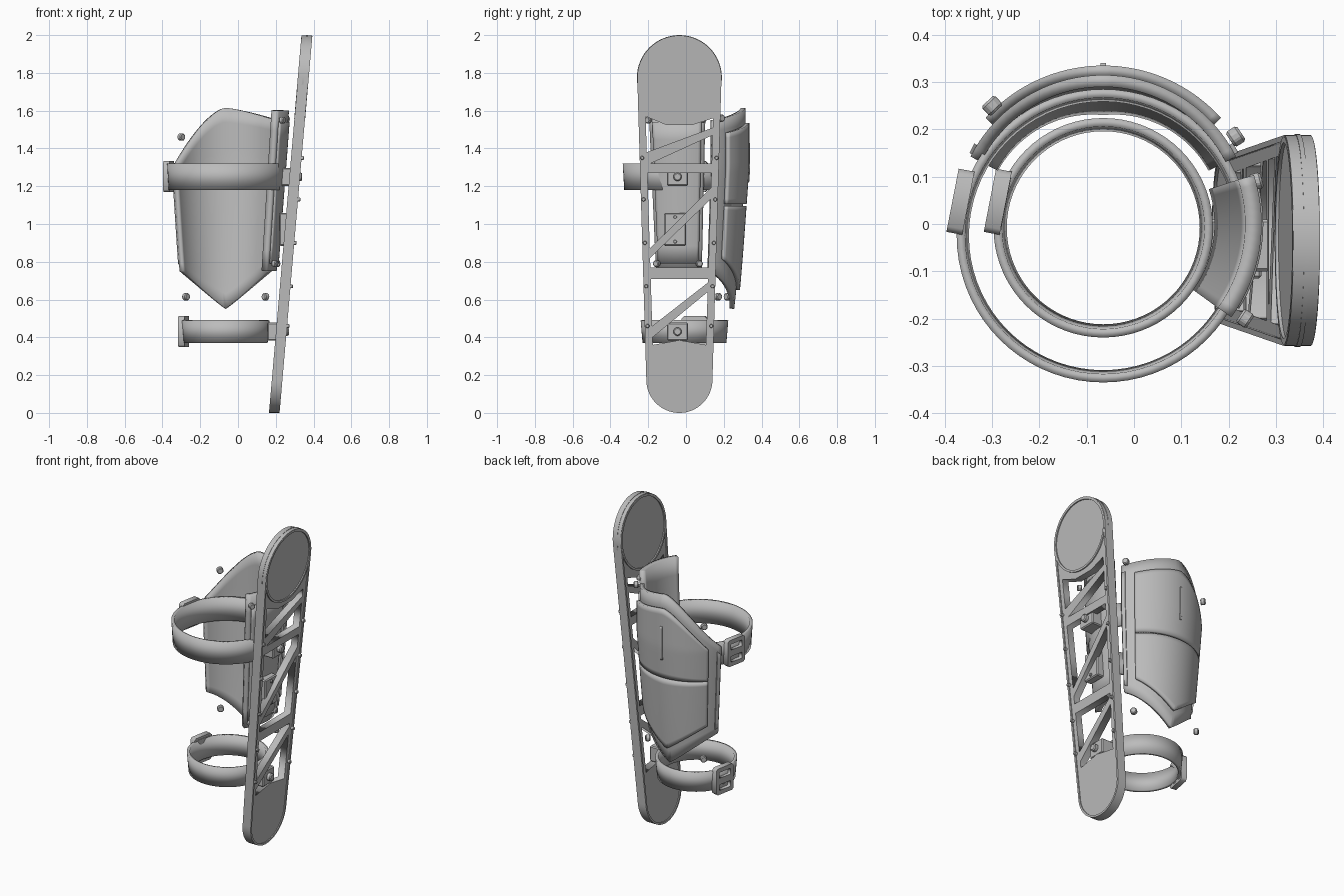
import bpy, bmesh
from math import sin, cos, pi, radians, copysign
from mathutils import Matrix, Vector

if "Cube" in bpy.data.objects:
    bpy.data.objects.remove(bpy.data.objects["Cube"])

grey = bpy.data.materials.new("plain grey")
grey.use_nodes = True
grey.diffuse_color = (0.5, 0.5, 0.5, 1)
grey.node_tree.nodes["Principled BSDF"].inputs["Base Color"].default_value = (0.5, 0.5, 0.5, 1)

CX, CY = -0.065, -0.035          # leg axis x, board centre y
LEAN = 0.0865                    # outward lean of the board per unit height


def add(name, mesh, smooth=False):
    ob = bpy.data.objects.new(name, mesh)
    bpy.context.collection.objects.link(ob)
    mesh.materials.clear()
    mesh.materials.append(grey)
    if smooth:
        bpy.ops.object.select_all(action='DESELECT')
        ob.select_set(True)
        bpy.context.view_layer.objects.active = ob
        bpy.ops.object.shade_smooth_by_angle(angle=radians(35))
    return ob


def plate(name, loops, thick, matrix, smooth=False):
    """Flat plate cut from an outer loop and hole loops."""
    cu = bpy.data.curves.new(name, 'CURVE')
    cu.dimensions, cu.fill_mode, cu.extrude = '2D', 'BOTH', thick / 2
    for loop in loops:
        sp = cu.splines.new('POLY')
        sp.points.add(len(loop) - 1)
        for p, (a, b) in zip(sp.points, loop):
            p.co = (a, b, 0, 1)
        sp.use_cyclic_u = True
    tmp = bpy.data.objects.new(name, cu)
    mesh = bpy.data.meshes.new_from_object(tmp)
    bpy.data.objects.remove(tmp)
    bm = bmesh.new()
    bm.from_mesh(mesh)
    bmesh.ops.remove_doubles(bm, verts=bm.verts, dist=1e-5)
    bm.to_mesh(mesh)
    bm.free()
    mesh.transform(matrix)
    return add(name, mesh, smooth)


def box(name, size, loc, bevel=0.006, turn=0):
    bm = bmesh.new()
    bmesh.ops.create_cube(bm, size=1, matrix=Matrix.Diagonal((*size, 1)))
    bmesh.ops.bevel(bm, geom=bm.edges[:], offset=bevel, segments=1, affect='EDGES')
    mesh = bpy.data.meshes.new(name)
    bm.to_mesh(mesh)
    bm.free()
    mesh.transform(Matrix.Translation(loc) @ Matrix.Rotation(turn, 4, 'Z'))
    return add(name, mesh)


def bolt(name, loc, axis, r=0.019, length=0.026):
    bm = bmesh.new()
    bmesh.ops.create_cone(bm, cap_ends=True, segments=8, radius1=r, radius2=r, depth=length)
    bmesh.ops.bevel(bm, geom=bm.edges[:], offset=r * 0.25, segments=1, affect='EDGES')
    mesh = bpy.data.meshes.new(name)
    bm.to_mesh(mesh)
    bm.free()
    rot = Vector(axis).to_track_quat('Z', 'Y').to_matrix().to_4x4()
    mesh.transform(Matrix.Translation(loc) @ rot)
    return add(name, mesh)


def sheet(name, point, nu, nv, thick, closed=False):
    """Curved sheet from point(u, v), thickened inward."""
    bm = bmesh.new()
    cols = nu if closed else nu + 1
    g = [[bm.verts.new(point(i / nu, j / nv)) for j in range(nv + 1)] for i in range(cols)]
    for i in range(nu):
        a, b = g[i], g[(i + 1) % cols]
        for j in range(nv):
            bm.faces.new((a[j], b[j], b[j + 1], a[j + 1]))
    mesh = bpy.data.meshes.new(name)
    bm.to_mesh(mesh)
    bm.free()
    ob = add(name, mesh, True)
    mod = ob.modifiers.new("thickness", 'SOLIDIFY')
    mod.thickness, mod.offset = thick, -1
    return ob


# Side board: sheared plate with truss windows
def board_x(z):
    return 0.192 + LEAN * z


def lean(off=0):
    return Matrix(((0, LEAN, 1, 0.192 + off), (1, 0, 0, 0), (0, 1, 0, 0), (0, 0, 0, 1)))


def outline(inset):
    arc = lambda zc, r, a0: [(CY + r * cos(a0 + pi * k / 32), zc + r * sin(a0 + pi * k / 32)) for k in range(33)]
    return arc(1.775, 0.223 - inset, 0) + arc(0.175, 0.175 - inset, pi)


def circle(r, n=64):
    return [(CY + r * cos(2 * pi * k / n), 1.775 + r * sin(2 * pi * k / n)) for k in range(n)]


def rail(z):
    return 0.175 + 0.05 * (z - 0.18) / 1.59


windows = [
    [(-1, 1.38), (1, 1.51), (1, 1.56), (.4, 1.525), (-.4, 1.525), (-1, 1.57)],
    [(-.9, 1.32), (1, 1.32), (1, 1.47)],
    [(-1, 1.27), (1, 1.27), (1, 1.19), (-1, .87)],
    [(1, 1.13), (1, .77), (-1, .77), (-1, .82)],
    [(-1, .71), (1, .71), (1, .69), (-1, .46)],
    [(1, .64), (1, .36), (0, .385), (-1, .36), (-1, .40)],
]
holes = [[(CY + s * (rail(z) - 0.04), z) for s, z in w] for w in windows]
plate("side_board", [outline(0.004)] + holes, 0.044, lean())
plate("board_rim", [outline(0), outline(0.012)], 0.056, lean(), True)
plate("disc_flange", [circle(0.225)], 0.01, lean(), True)
plate("disc_rim", [circle(0.220), circle(0.207)], 0.058, lean(), True)

for z in (1.35, 1.13, 0.9, 0.67, 0.46):
    for s in (-1, 1):
        bolt("rail_stud", (board_x(z) + 0.03, CY + s * (rail(z) - 0.015), z), (1, 0, 0), 0.011, 0.02)


# Rear shell: tapered half tube with pointed lower edge and slanted top
def radius(z):
    return 0.255 + 0.06 * min(1, max(0, (z - 0.55) / 0.75)) ** 0.85


def on_shell(deg, z, lift=0):
    a, r = radians(deg), radius(z) + lift
    return (CX + r * cos(a), r * sin(a), z)


def low_edge(deg):
    return 0.55 + 0.20 * abs(cos(radians(deg)) / 0.89) ** 1.1


def top_edge(deg):
    c = cos(radians(deg)) / 0.89
    return 1.615 - (0.065 * c ** 1.3 if c > 0 else 0.31 * (-c) ** 1.6)


def shell_part(name, a0, a1, low, top, lift, thick):
    def point(u, v):
        deg = a0 + (a1 - a0) * u
        lo, hi = low(deg), top(deg)
        return on_shell(deg, lo + (hi - lo) * v, lift)
    return sheet(name, point, 36, 14, thick)


shell_part("rear_shell", 27, 153, low_edge, top_edge, 0, 0.025)
shell_part("upper_shell_panel", 42, 138, lambda d: 1.105, lambda d: top_edge(d) - 0.08, 0.02, 0.022)
shell_part("lower_shell_panel", 42, 138, lambda d: low_edge(d) + 0.1, lambda d: 1.095, 0.02, 0.022)
shell_part("shell_ridge", 89, 91, lambda d: 1.22, lambda d: 1.43, 0.025, 0.008)
for a0 in (28, 148):
    shell_part("shell_edge_strip", a0, a0 + 4, lambda d: low_edge(d) + 0.04,
               lambda d: top_edge(d) - 0.05, 0.008, 0.01)


# Side panel between the leg and the board
def side_point(lift, a0, a1, z0, z1):
    def point(u, v):
        a, z = radians(a0 + (a1 - a0) * u), z0 + (z1 - z0) * v
        r = 0.27 + 0.065 * (z - 0.75) / 0.85 + lift
        return (CX + r * cos(a), r * sin(a), z)
    return point


sheet("side_panel", side_point(0, -36, 18, 0.75, 1.6), 16, 8, 0.035)
sheet("side_panel_face", side_point(0.008, -32, 14, 0.79, 1.54), 16, 8, 0.01)
for y, z, x in ((-0.2, 1.55, 0.235), (0.09, 1.555, 0.258), (-0.155, 0.79, 0.195), (0.07, 0.79, 0.208)):
    bolt("panel_bolt", (x, y, z), (x - CX, y, 0))

# Bolts around the rear shell
for p in ((0.215, 0.185, 1.56), (-0.3, 0.25, 1.46), (0.145, 0.17, 0.615), (-0.275, 0.22, 0.615)):
    bolt("shell_bolt", p, (p[0] - CX, p[1], 0), 0.021, 0.028)


# Straps, buckles and their board mounts
def strap(name, y, z0, z1, r0, r1):
    def point(u, v):
        r = r0 + (r1 - r0) * v
        return (CX + r * cos(2 * pi * u), y + r * sin(2 * pi * u), z0 + (z1 - z0) * v)
    sheet(name, point, 72, 1, 0.018, True)


def rect(w, h, zc=0):
    return [(-w, zc - h), (w, zc - h), (w, zc + h), (-w, zc + h)]


def buckle(name, x, z):
    tilt = Matrix.Translation((x, 0.047, z)) @ Matrix.Rotation(radians(-11), 4, 'Z')
    stand = Matrix(((0, 0, 1, 0), (1, 0, 0, 0), (0, 1, 0, 0), (0, 0, 0, 1)))
    frame = [(copysign(0.068 - a, i), copysign(0.082 - b, j)) for i, j, a, b in (
        (-1, -1, .012, 0), (1, -1, .012, 0), (1, -1, 0, .012), (1, 1, 0, .012),
        (1, 1, .012, 0), (-1, 1, .012, 0), (-1, 1, 0, .012), (-1, -1, 0, .012))]
    plate(name, [frame, rect(0.042, 0.018, -0.038), rect(0.042, 0.018, 0.038)], 0.034, tilt @ stand)
    box(name + "_back", (0.012, 0.11, 0.14), (x + 0.012, 0.047, z), 0.003, radians(-11))


strap("upper_strap", -0.025, 1.18, 1.32, 0.302, 0.31)
strap("lower_strap", -0.008, 0.37, 0.49, 0.222, 0.232)
buckle("upper_buckle", -0.367, 1.252)
buckle("lower_buckle", -0.288, 0.43)

for name, z, x0 in (("upper_strap", 1.25, 0.225), ("lower_strap", 0.43, 0.155)):
    x1 = board_x(z) + 0.015
    box(name + "_mount", (x1 - x0, 0.11, 0.095), ((x0 + x1) / 2, -0.045, z))
    bolt(name + "_bolt", (x1 + 0.01, -0.045, z), (1, 0, 0), 0.024, 0.03)

# Middle mount joining the side panel to the board
box("middle_mount", (0.05, 0.115, 0.175), (0.245, -0.058, 0.972))
for s in (-1, 1):
    bolt("middle_mount_bolt", (0.272, -0.058, 0.972 + s * 0.065), (1, 0, 0), 0.01, 0.014)
